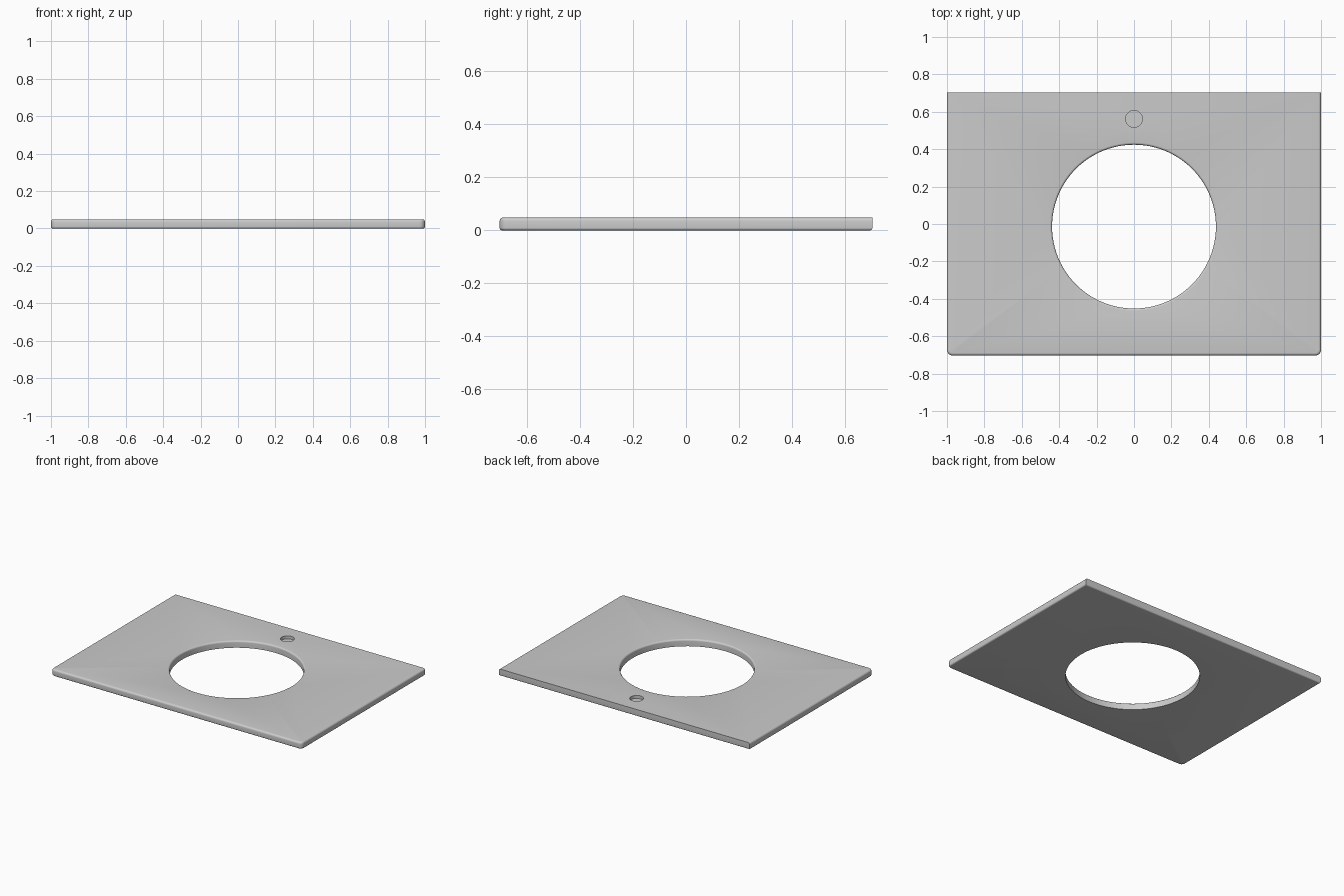
import bpy, bmesh, math

if "Cube" in bpy.data.objects:
    bpy.data.objects.remove(bpy.data.objects["Cube"])

HX, HY, H = 1.0, 0.703, 0.049      # half width, half depth, thickness
CORNER = 0.03                      # front corner radius in plan
R_TOP, R_BOT = 0.014, 0.010        # edge roundings


def outline(bm, z, d, back_d):
    """Plan outline inset by d (front, sides) and back_d (back)."""
    r = CORNER - d
    pts = [(HX - d, HY - back_d), (-HX + d, HY - back_d)]
    for sx, a0 in ((-1, 180), (1, 270)):
        for i in range(9):
            a = math.radians(a0 + 90 * i / 8)
            pts.append((sx * (HX - CORNER) + r * math.cos(a),
                        -HY + CORNER + r * math.sin(a)))
    return [bm.verts.new((x, y, z)) for x, y in pts]


def circle(bm, cy, r, z, n):
    return [bm.verts.new((r * math.cos(2 * math.pi * i / n),
                          cy + r * math.sin(2 * math.pi * i / n), z)) for i in range(n)]


def skin(bm, rings):
    for a, b in zip(rings, rings[1:]):
        n = len(a)
        for i in range(n):
            j = (i + 1) % n
            bm.faces.new((a[i], a[j], b[j], b[i]))


def fill(bm, loops):
    edges = [bm.edges.get((l[i], l[(i + 1) % len(l)])) for l in loops for i in range(len(l))]
    bmesh.ops.triangle_fill(bm, edges=edges, use_beauty=True)


bm = bmesh.new()
steps = [math.radians(90 * i / 5) for i in range(6)]

# outer edge: rounded all round below, rounded on front and sides above, square top at the back
outer = [outline(bm, R_BOT * (1 - math.sin(a)), R_BOT * (1 - math.cos(a)),
                 R_BOT * (1 - math.cos(a))) for a in reversed(steps)]
outer += [outline(bm, H - R_TOP * (1 - math.sin(a)), R_TOP * (1 - math.cos(a)), 0)
          for a in steps]
skin(bm, outer)

# basin opening with an eased upper rim
BY, BR, RIM = -0.014, 0.438, 0.012
basin = [circle(bm, BY, BR, 0, 96)]
basin += [circle(bm, BY, BR + RIM * (1 - math.cos(a)), H - RIM * (1 - math.sin(a)), 96)
          for a in steps]
skin(bm, basin)

# blind tap hole
tap = [circle(bm, 0.562, 0.045, z, 40) for z in (H - 0.022, H)]
skin(bm, tap)
bm.faces.new(tap[0])

# top and bottom surfaces
fill(bm, [outer[-1], basin[-1], tap[-1]])
fill(bm, [outer[0], basin[0]])
bmesh.ops.recalc_face_normals(bm, faces=bm.faces[:])

mesh = bpy.data.meshes.new("countertop")
bm.to_mesh(mesh)
bm.free()
top = bpy.data.objects.new("countertop", mesh)
bpy.context.collection.objects.link(top)
bpy.context.view_layer.objects.active = top
top.select_set(True)
bpy.ops.object.shade_smooth_by_angle(angle=math.radians(30))
